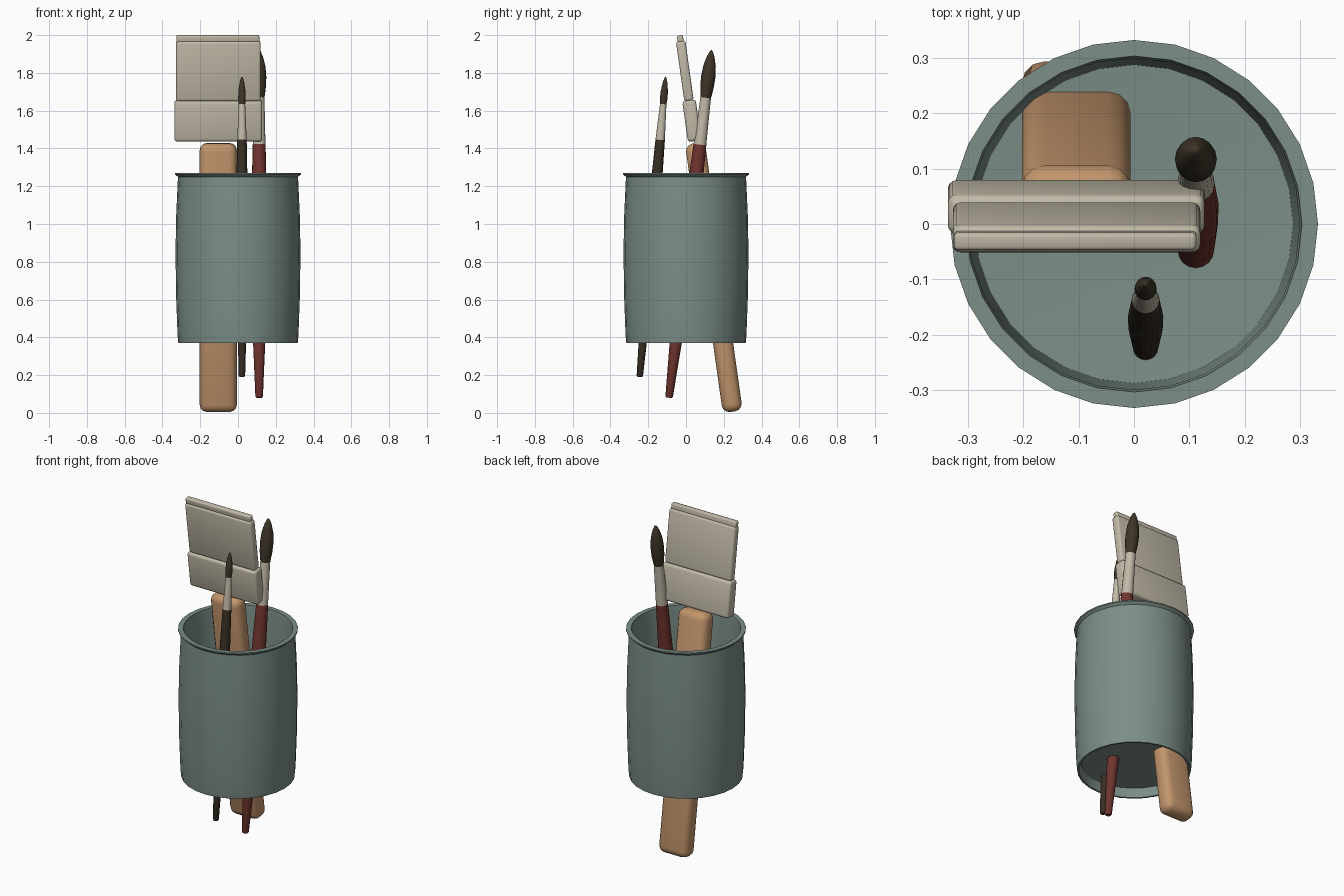
import bpy, bmesh, math
from mathutils import Vector, Matrix

if "Cube" in bpy.data.objects:
    bpy.data.objects.remove(bpy.data.objects["Cube"])


def material(name, r, g, b):
    m = bpy.data.materials.new(name)
    lin = [((c / 255 + 0.055) / 1.055) ** 2.4 for c in (r, g, b)]
    m.diffuse_color = (*lin, 1)
    m.use_nodes = True
    m.node_tree.nodes["Principled BSDF"].inputs["Base Color"].default_value = m.diffuse_color
    return m


TEAL = material("sage_glaze", 124, 142, 135)
WOOD = material("tan_wood", 194, 149, 108)
CREAM = material("warm_grey", 194, 186, 168)
RED = material("dark_red_lacquer", 112, 53, 47)
BROWN = material("dark_brown_lacquer", 56, 47, 36)
HAIR = material("dark_hair", 62, 53, 40)


def finish(name, bm, mat, angle=40):
    bmesh.ops.recalc_face_normals(bm, faces=bm.faces[:])
    me = bpy.data.meshes.new(name)
    bm.to_mesh(me)
    bm.free()
    me.materials.append(mat)
    ob = bpy.data.objects.new(name, me)
    bpy.context.collection.objects.link(ob)
    bpy.ops.object.select_all(action='DESELECT')
    ob.select_set(True)
    bpy.context.view_layer.objects.active = ob
    bpy.ops.object.shade_smooth_by_angle(angle=math.radians(angle))
    return ob


def lathe(name, profile, sides, mat, matrix=Matrix(), angle=40):
    """Turn (radius, height) points around z; radius 0 closes the end."""
    bm = bmesh.new()
    rings = []
    for r, z in profile:
        n = 1 if r == 0 else sides
        rings.append([bm.verts.new(matrix @ Vector((
            r * math.sin(2 * math.pi * i / sides),
            r * math.cos(2 * math.pi * i / sides), z))) for i in range(n)])
    for a, b in zip(rings, rings[1:]):
        for i in range(sides):
            j = (i + 1) % sides
            if len(a) == 1:
                bm.faces.new((a[0], b[i], b[j]))
            elif len(b) == 1:
                bm.faces.new((a[i], a[j], b[0]))
            else:
                bm.faces.new((a[i], a[j], b[j], b[i]))
    return finish(name, bm, mat, angle)


# Cup: recessed foot, bulging wall, thin lip and hollow inside
lathe("cup", [(0, 0.425), (0.295, 0.425), (0.305, 0.37), (0.316, 0.37), (0.32, 0.41),
              (0.327, 0.6), (0.331, 0.85), (0.327, 1.05), (0.318, 1.25),
              (0.333, 1.263), (0.333, 1.27), (0.304, 1.27), (0.30, 1.24),
              (0.298, 0.85), (0.288, 0.45), (0, 0.43)], 28, TEAL)

# Flat brush: all its blocks sit on one line leaning to the front
LEAN = math.radians(8)


def block(name, x0, x1, z, length, thick, bevel, mat):
    bm = bmesh.new()
    bmesh.ops.create_cube(bm, size=1)
    bmesh.ops.scale(bm, vec=(x1 - x0, thick, length), verts=bm.verts)
    bmesh.ops.bevel(bm, geom=bm.edges[:], offset=bevel, segments=3,
                    profile=0.5, affect='EDGES')
    place = Matrix.Translation(((x0 + x1) / 2, 0.147 - 0.1405 * (z - 0.72), z))
    bm.transform(place @ Matrix.Rotation(LEAN, 4, 'X'))
    return finish(name, bm, mat, 35)


block("flat_brush_handle", -0.203, -0.006, 0.717, 1.435, 0.106, 0.04, WOOD)
block("flat_brush_ferrule", -0.337, 0.128, 1.547, 0.218, 0.072, 0.016, CREAM)
block("flat_brush_bristles", -0.328, 0.12, 1.81, 0.32, 0.05, 0.014, CREAM)
block("flat_brush_tip", -0.326, 0.113, 1.98, 0.038, 0.032, 0.008, CREAM)


# Round brushes: turned handle, ferrule and pointed hair along a leaning axis
def round_brush(name, base, tip, handle, ferrule, hair, handle_mat):
    base, tip = Vector(base), Vector(tip)
    turn = Vector((0, 0, 1)).rotation_difference(tip - base).to_matrix().to_4x4()
    place = Matrix.Translation(base) @ turn
    for part, prof, mat in (("handle", handle, handle_mat),
                            ("ferrule", ferrule, CREAM), ("hair", hair, HAIR)):
        prof = [(0, prof[0][1])] + prof
        if part != "hair":
            prof.append((0, prof[-1][1]))
        lathe(f"{name}_{part}", prof, 16, mat, place, 50)


round_brush("large_round_brush", (0.112, -0.09, 0.08), (0.112, 0.135, 1.92),
            [(0.015, 0), (0.020, 0.008), (0.032, 0.29), (0.040, 0.75),
             (0.041, 1.05), (0.034, 1.35)],
            [(0.034, 1.35), (0.033, 1.37), (0.028, 1.60)],
            [(0.028, 1.60), (0.036, 1.66), (0.038, 1.71), (0.033, 1.77),
             (0.020, 1.82), (0.008, 1.848), (0, 1.855)], RED)

round_brush("small_round_brush", (0.021, -0.245, 0.19), (0.021, -0.108, 1.78),
            [(0.012, 0), (0.017, 0.008), (0.022, 0.2), (0.031, 0.65),
             (0.032, 0.9), (0.025, 1.26)],
            [(0.025, 1.26), (0.024, 1.28), (0.017, 1.45)],
            [(0.017, 1.45), (0.020, 1.48), (0.019, 1.52), (0.012, 1.565),
             (0.005, 1.59), (0, 1.597)], BROWN)
